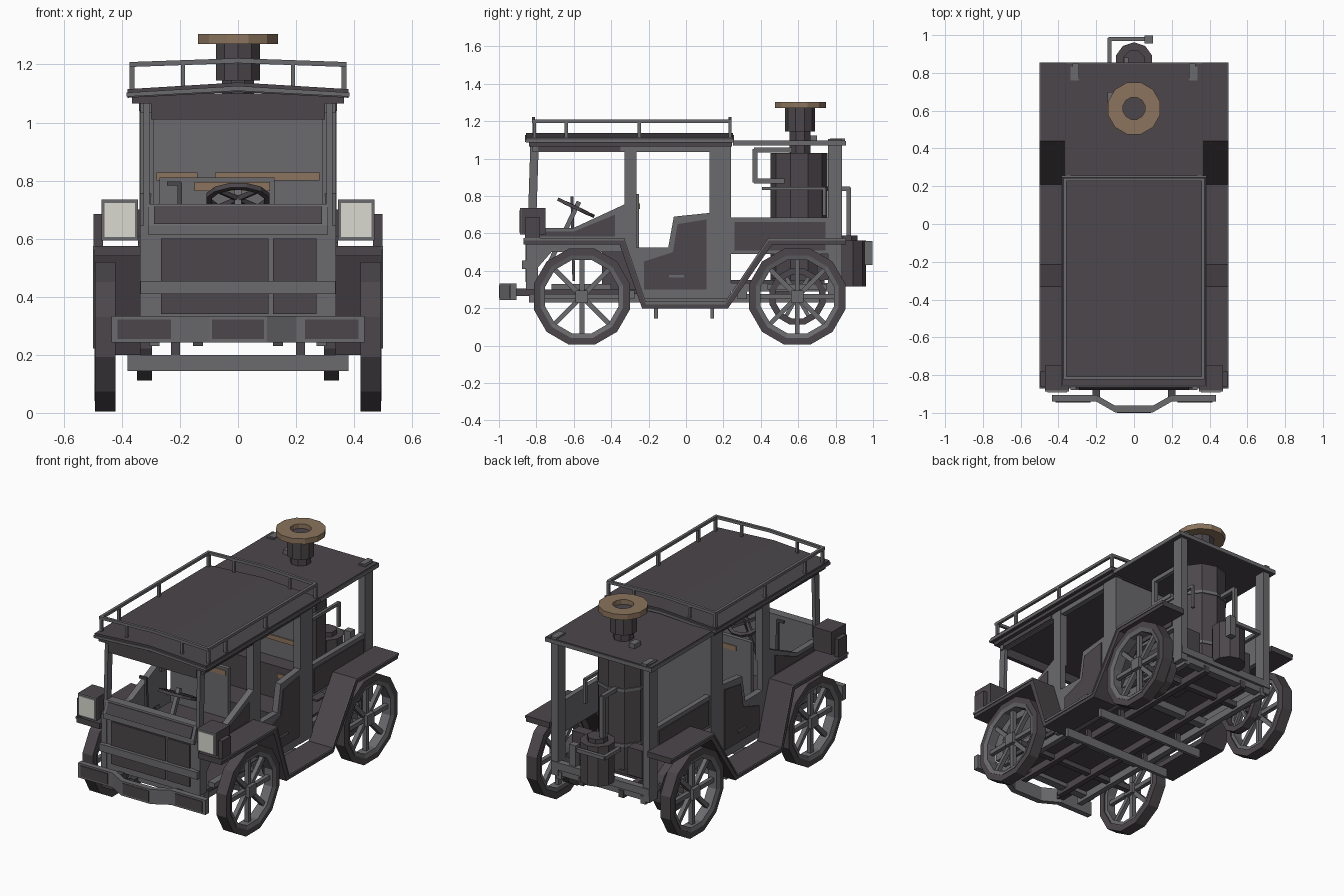
import bpy, bmesh, math
from mathutils import Vector, Matrix

if "Cube" in bpy.data.objects:
    bpy.data.objects.remove(bpy.data.objects["Cube"])


def material(name, rgb):
    m = bpy.data.materials.new(name)
    m.diffuse_color = (*rgb, 1)
    m.use_nodes = True
    m.node_tree.nodes["Principled BSDF"].inputs["Base Color"].default_value = m.diffuse_color
    return m


DARK = material("dark_iron", (0.071, 0.062, 0.069))
STEEL = material("worn_steel", (0.145, 0.142, 0.152))
BRASS = material("dull_brass", (0.26, 0.175, 0.11))
LENS = material("lamp_glass", (0.7, 0.7, 0.64))


def finish(name, bm, mat):
    bmesh.ops.recalc_face_normals(bm, faces=bm.faces[:])
    me = bpy.data.meshes.new(name)
    bm.to_mesh(me)
    bm.free()
    me.materials.append(mat)
    ob = bpy.data.objects.new(name, me)
    bpy.context.collection.objects.link(ob)
    return ob


def box(name, x, y, z, mat):
    bm = bmesh.new()
    bmesh.ops.create_cube(bm, size=1)
    for v in bm.verts:
        v.co = [(a + b) / 2 + c * (b - a) for (a, b), c in zip((x, y, z), v.co)]
    return finish(name, bm, mat)


def pair(name, x, y, z, mat):
    """Box on the right side and its twin on the left."""
    box(name + "_right", x, y, z, mat)
    box(name + "_left", (-x[1], -x[0]), y, z, mat)


def prism(name, pts, lo, hi, mat, place=lambda a, b, d: (d, a, b)):
    """Extrude a 2D outline; by default a (y, z) outline along x."""
    bm = bmesh.new()
    face = bm.faces.new([bm.verts.new(place(a, b, lo)) for a, b in pts])
    ext = bmesh.ops.extrude_face_region(bm, geom=[face])["geom"]
    shift = Vector(place(0, 0, hi)) - Vector(place(0, 0, lo))
    bmesh.ops.translate(bm, vec=shift, verts=[g for g in ext if isinstance(g, bmesh.types.BMVert)])
    return finish(name, bm, mat)


def beam(name, a, b, w, mat, h=None):
    a, b = Vector(a), Vector(b)
    bm = bmesh.new()
    bmesh.ops.create_cube(bm, size=1)
    rot = (b - a).to_track_quat('Z', 'X').to_matrix().to_4x4()
    size = Matrix.Diagonal((h or w, w, (b - a).length + w * 0.5, 1))
    bm.transform(Matrix.Translation((a + b) / 2) @ rot @ size)
    return finish(name, bm, mat)


def pipe(name, pts, w, mat):
    for i in range(len(pts) - 1):
        beam(f"{name}_{i + 1}", pts[i], pts[i + 1], w, mat)


def lathe(name, prof, n, centre, mat, axis=(0, 0, 1), turn=0.5):
    """Spin a closed (radius, height) loop in n steps; radius 0 closes the end."""
    bm = bmesh.new()
    rings = []
    for r, h in prof:
        if r == 0:
            rings.append([bm.verts.new((0, 0, h))] * n)
        else:
            angs = [(k + turn) * math.tau / n for k in range(n)]
            rings.append([bm.verts.new((r * math.cos(t), r * math.sin(t), h)) for t in angs])
    for a, b in zip(rings, rings[1:] + rings[:1]):
        for k in range(n):
            q = list(dict.fromkeys((a[k], a[(k + 1) % n], b[(k + 1) % n], b[k])))
            if len(q) > 2:
                bm.faces.new(q)
    rot = Vector(axis).to_track_quat('Z', 'Y').to_matrix().to_4x4()
    bm.transform(Matrix.Translation(centre) @ rot)
    return finish(name, bm, mat)


def drum(name, r, h, n, centre, mat, axis=(0, 0, 1)):
    return lathe(name, [(0, -h / 2), (r, -h / 2), (r, h / 2), (0, h / 2)], n, centre, mat, axis)


# Wheels: twelve-sided tyre, inner rim, spokes and square hub; rear brake rings
for label, y in (("front", -0.557), ("rear", 0.595)):
    for side, s in (("right", 1), ("left", -1)):
        c, tag = (s * 0.457, y, 0.262), f"{label}_{side}"
        lathe("tyre_" + tag, [(0.266, -0.035), (0.266, 0.035), (0.225, 0.035), (0.225, -0.035)], 12, c, DARK, (1, 0, 0))
        lathe("rim_" + tag, [(0.228, -0.028), (0.228, 0.038), (0.203, 0.03), (0.203, -0.028)], 12, c, STEEL, (s, 0, 0))
        for k in range(8):
            t = k * math.tau / 8
            d = Vector((0, math.cos(t), math.sin(t)))
            beam(f"spoke_{tag}_{k}", Vector(c) + d * 0.03, Vector(c) + d * 0.205, 0.026, STEEL)
        box("hub_" + tag, (c[0] - 0.035, c[0] + 0.035), (y - 0.034, y + 0.034), (0.228, 0.296), STEEL)
        if label == "rear":
            g = Vector((s * 0.322, y, 0.262))
            lathe("brake_ring_" + side, [(0.155, -0.025), (0.155, 0.025), (0.12, 0.025), (0.12, -0.025)], 12, g, DARK, (1, 0, 0))
            for k in range(3):
                d = Vector((0, math.cos(k * math.pi / 3), math.sin(k * math.pi / 3))) * 0.125
                beam(f"brake_spoke_{side}_{k}", g - d, g + d, 0.02, STEEL)
    beam("axle_" + label, (-0.44, y, 0.262), (0.44, y, 0.262), 0.035, DARK)

# Fenders and running boards in one stepped strip
top = [(-0.87, 0.575), (-0.33, 0.575), (-0.215, 0.235), (0.21, 0.235), (0.44, 0.575), (0.855, 0.575)]
under = [(-0.87, 0.54), (-0.355, 0.54), (-0.235, 0.2), (0.225, 0.2), (0.46, 0.54), (0.855, 0.54)]
edge = [(y, z - 0.014) for y, z in top]
for side, s in (("right", 1), ("left", -1)):
    prism("fender_" + side, top + under[::-1], s * 0.335, s * 0.495, DARK)
    prism("fender_trim_" + side, top + edge[::-1], s * 0.494, s * 0.5, STEEL)

# Chassis rails, cross bars, floor
for i, x in enumerate((0.12, 0.27)):
    pair(f"chassis_rail_{i}", (x, x + 0.035), (-0.84, 0.83), (0.23, 0.275), STEEL if i else DARK)
for i, y in enumerate((-0.16, 0.14)):
    box(f"board_support_{i}", (-0.38, 0.38), (y - 0.01, y + 0.01), (0.145, 0.2), STEEL)
    pair(f"board_hanger_{i}", (0.2, 0.23), (y - 0.01, y + 0.01), (0.19, 0.25), DARK)
for i, y in enumerate((-0.78, -0.3, 0.3, 0.8)):
    box(f"cross_member_{i}", (-0.33, 0.33), (y - 0.025, y + 0.025), (0.25, 0.295), STEEL)
box("cab_floor", (-0.32, 0.32), (-0.8, 0.24), (0.275, 0.3), DARK)
for label, y in (("front", -0.56), ("rear", 0.595)):
    pair("leaf_spring_" + label, (0.3, 0.345), (y - 0.16, y + 0.16), (0.3, 0.33), STEEL)

# Cab side walls with wheel arch and door notch
side_outline = [(-0.855, 0.3), (-0.855, 0.63), (-0.6, 0.63), (-0.33, 0.755), (-0.265, 0.755),
                (-0.265, 0.525), (-0.095, 0.525), (-0.065, 0.69), (0.13, 0.71), (0.24, 0.71),
                (0.24, 0.25), (-0.23, 0.25), (-0.34, 0.5), (-0.72, 0.5), (-0.79, 0.42), (-0.79, 0.3)]
door_plate = [(-0.225, 0.3), (-0.225, 0.45), (-0.07, 0.5), (-0.045, 0.65), (0.11, 0.675), (0.11, 0.3)]
cowl_plate = [(-0.83, 0.585), (-0.83, 0.61), (-0.6, 0.61), (-0.38, 0.7), (-0.38, 0.585)]
for side, s in (("right", 1), ("left", -1)):
    prism("cab_side_" + side, side_outline, s * 0.3, s * 0.338, STEEL)
    prism("door_panel_" + side, door_plate, s * 0.337, s * 0.344, DARK)
    prism("cowl_panel_" + side, cowl_plate, s * 0.337, s * 0.344, DARK)
    box("door_handle_" + side, sorted((s * 0.342, s * 0.352)), (-0.09, -0.01), (0.365, 0.377), STEEL)
    beam("windscreen_post_" + side, (s * 0.315, -0.825, 0.6), (s * 0.315, -0.81, 1.07), 0.022, STEEL, 0.045)

# Roof pillars and partition wall
pair("middle_pillar", (0.29, 0.338), (-0.33, -0.265), (0.7, 1.09), STEEL)
pair("wide_pillar", (0.29, 0.34), (0.125, 0.24), (0.25, 1.09), STEEL)
pair("rear_pillar", (0.29, 0.336), (0.76, 0.835), (0.25, 1.105), STEEL)
box("partition_wall", (-0.3, 0.3), (0.205, 0.235), (0.29, 1.09), STEEL)
box("wall_stripe_wide", (-0.08, 0.28), (0.198, 0.206), (0.8, 0.828), BRASS)
box("wall_stripe_short", (-0.28, -0.14), (0.198, 0.206), (0.8, 0.828), BRASS)

# Benches, with a thin backrest behind the driver
box("bench", (-0.3, 0.3), (-0.08, 0.2), (0.3, 0.5), DARK)
box("bench_back", (-0.29, 0.29), (0.1, 0.2), (0.5, 0.7), DARK)
box("bench_stripe", (0.2, 0.28), (0.093, 0.101), (0.63, 0.66), BRASS)
box("driver_bench", (-0.27, 0.125), (-0.45, -0.26), (0.3, 0.5), DARK)
box("driver_backrest", (-0.27, 0.125), (-0.275, -0.25), (0.45, 0.81), STEEL)
box("backrest_stripe_front", (-0.15, 0.11), (-0.281, -0.274), (0.765, 0.795), BRASS)
box("backrest_stripe_rear", (-0.17, -0.07), (-0.251, -0.245), (0.73, 0.76), BRASS)

# Steering wheel, column and lever
tilt = Vector((0, 0.43, 0.9)).normalized()
hub = Vector((0, -0.588, 0.737))
lathe("steering_rim", [(0.112, -0.009), (0.112, 0.009), (0.092, 0.009), (0.092, -0.009)], 12, hub, DARK, tilt)
for k in range(4):
    t = math.tau * (k + 0.5) / 4
    d = Vector((math.cos(t), 0, 0)) + Vector((0, 0.9, -0.43)) * math.sin(t)
    beam(f"steering_spoke_{k}", hub, hub + d * 0.095, 0.016, DARK)
beam("steering_column", hub + tilt * 0.03, hub - tilt * 0.36, 0.025, STEEL)
pipe("hand_lever", [(-0.2, -0.6, 0.35), (-0.2, -0.61, 0.79), (-0.24, -0.61, 0.79)], 0.015, DARK)

# Front body: recessed lower panel, sloping top panel and bars
box("front_body", (-0.338, 0.338), (-0.85, -0.79), (0.3, 0.645), STEEL)
prism("front_top", [(-0.872, 0.615), (-0.872, 0.645), (-0.845, 0.72), (-0.79, 0.72), (-0.79, 0.615)], -0.31, 0.31, STEEL)
prism("front_top_panel", [(-0.878, 0.65), (-0.853, 0.712), (-0.845, 0.712), (-0.868, 0.65)], -0.29, 0.29, DARK)
box("front_panel_wide", (-0.265, 0.105), (-0.858, -0.849), (0.34, 0.6), DARK)
box("front_panel_narrow", (0.12, 0.27), (-0.858, -0.849), (0.34, 0.6), DARK)
box("front_bar", (-0.335, 0.335), (-0.878, -0.85), (0.41, 0.455), STEEL)
pair("bumper_arm", (0.18, 0.22), (-0.93, -0.8), (0.265, 0.305), DARK)

# Bumper with bowed centre, and its dark inlays
bow = [(-0.435, -0.905), (-0.2, -0.905), (-0.1, -0.962), (0.1, -0.962), (0.2, -0.905), (0.435, -0.905)]
front = [(x, y - 0.035) for x, y in bow]
flat = lambda a, b, d: (a, b, d)
prism("bumper", bow + front[::-1], 0.243, 0.333, STEEL, flat)
box("bumper_inlay_centre", (-0.09, 0.09), (-1.0, -0.996), (0.255, 0.322), DARK)
pair("bumper_inlay", (0.23, 0.415), (-0.945, -0.939), (0.255, 0.322), DARK)

# Headlamps with outer brackets
pair("headlamp", (0.345, 0.47), (-0.88, -0.75), (0.594, 0.735), DARK)
pair("headlamp_frame", (0.345, 0.47), (-0.888, -0.879), (0.594, 0.735), STEEL)
pair("headlamp_lens", (0.355, 0.459), (-0.893, -0.887), (0.606, 0.722), LENS)
pair("headlamp_bracket", (0.465, 0.497), (-0.86, -0.78), (0.575, 0.685), DARK)

# Crowned cab roof with trim, visor and headers
along_y = lambda a, b, d: (a, d, b)
crown = [(-0.38, 1.115), (0, 1.138), (0.38, 1.115), (0.38, 1.085), (0, 1.105), (-0.38, 1.085)]
rim = [(x * 1.012, z + (-0.012 if z > 1.11 else 0.004)) for x, z in crown]
prism("cab_roof", crown, -0.855, 0.25, DARK, along_y)
prism("cab_roof_edge", rim, -0.862, 0.257, STEEL, along_y)
pair("roof_header", (0.3, 0.335), (-0.82, 0.24), (1.035, 1.09), STEEL)
pair("roof_header_panel", (0.334, 0.341), (-0.79, -0.35), (1.04, 1.08), DARK)
box("roof_bed", (-0.365, 0.365), (-0.84, 0.245), (1.065, 1.095), DARK)
box("visor", (-0.3, 0.3), (-0.835, -0.81), (1.01, 1.1), DARK)

# Luggage rail
for side, s in (("right", 1), ("left", -1)):
    beam("rail_" + side, (s * 0.365, -0.82, 1.2), (s * 0.365, 0.235, 1.2), 0.017, STEEL)
    for i, y in enumerate((-0.81, -0.64, -0.25, 0.235)):
        beam(f"rail_post_{side}_{i}", (s * 0.365, y, 1.1), (s * 0.365, y, 1.2), 0.017, STEEL)
    for i, y in enumerate((-0.815, 0.235)):
        beam(f"rail_end_{side}_{i}", (s * 0.365, y, 1.2), (0, y, 1.213), 0.017, STEEL)
        beam(f"rail_end_post_{side}_{i}", (s * 0.19, y, 1.12), (s * 0.19, y, 1.206), 0.014, STEEL)

# Rear roof and engine bay walls
box("rear_roof", (-0.36, 0.36), (0.25, 0.85), (1.07, 1.098), DARK)
pair("rear_roof_edge", (0.358, 0.365), (0.25, 0.855), (1.07, 1.094), STEEL)
box("rear_roof_lip", (-0.365, 0.365), (0.849, 0.856), (1.07, 1.094), STEEL)
pair("roof_bracket", (0.29, 0.325), (0.77, 0.85), (1.095, 1.108), STEEL)
pair("bay_wall", (0.3, 0.332), (0.24, 0.77), (0.49, 0.685), STEEL)
pair("bay_wall_panel", (0.331, 0.339), (0.26, 0.745), (0.51, 0.66), DARK)
box("bay_floor", (-0.3, 0.3), (0.24, 0.74), (0.33, 0.35), DARK)
pair("bay_sill", (0.29, 0.335), (0.24, 0.83), (0.29, 0.335), STEEL)
box("rear_sill", (-0.335, 0.335), (0.8, 0.84), (0.29, 0.335), STEEL)

# Boiler, bands and chimney
drum("boiler", 0.152, 0.68, 10, (0, 0.605, 0.69), DARK)
for i, z in enumerate((0.5, 0.84)):
    drum(f"boiler_band_{i}", 0.158, 0.018, 10, (0, 0.605, z), STEEL)
drum("chimney_neck", 0.06, 0.14, 8, (0, 0.61, 1.09), DARK)
drum("chimney", 0.08, 0.13, 10, (0, 0.61, 1.21), DARK)
lathe("chimney_cap", [(0.142, 1.27), (0.142, 1.304), (0.06, 1.304), (0.06, 1.27)], 12, (0, 0.612, 0), BRASS)
box("whistle", (-0.14, -0.1), (0.64, 0.7), (1.09, 1.125), STEEL)

# Rear water tank and pipework
drum("water_tank", 0.1, 0.245, 10, (0, 0.862, 0.44), DARK)
drum("tank_lid", 0.06, 0.03, 8, (0, 0.862, 0.575), DARK)
pipe("tank_pipe", [(-0.13, 0.84, 0.53), (-0.13, 0.98, 0.53), (0.08, 0.98, 0.53)], 0.022, STEEL)
box("tank_valve", (0.055, 0.1), (0.955, 0.997), (0.43, 0.56), STEEL)
pipe("feed_pipe", [(-0.04, 0.7, 0.84), (-0.04, 0.87, 0.84), (-0.04, 0.87, 0.57)], 0.024, STEEL)
pipe("steam_pipe", [(0.15, 0.56, 1.045), (0.15, 0.37, 1.045), (0.15, 0.37, 0.88), (0.15, 0.52, 0.88)], 0.027, STEEL)
pipe("side_pipe", [(0.17, 0.41, 0.84), (0.17, 0.74, 0.84), (0.17, 0.74, 0.7)], 0.018, STEEL)
pair("pump", (0.14, 0.24), (0.7, 0.77), (0.35, 0.52), DARK)
box("gearbox", (0.06, 0.22), (0.46, 0.56), (0.25, 0.36), DARK)
